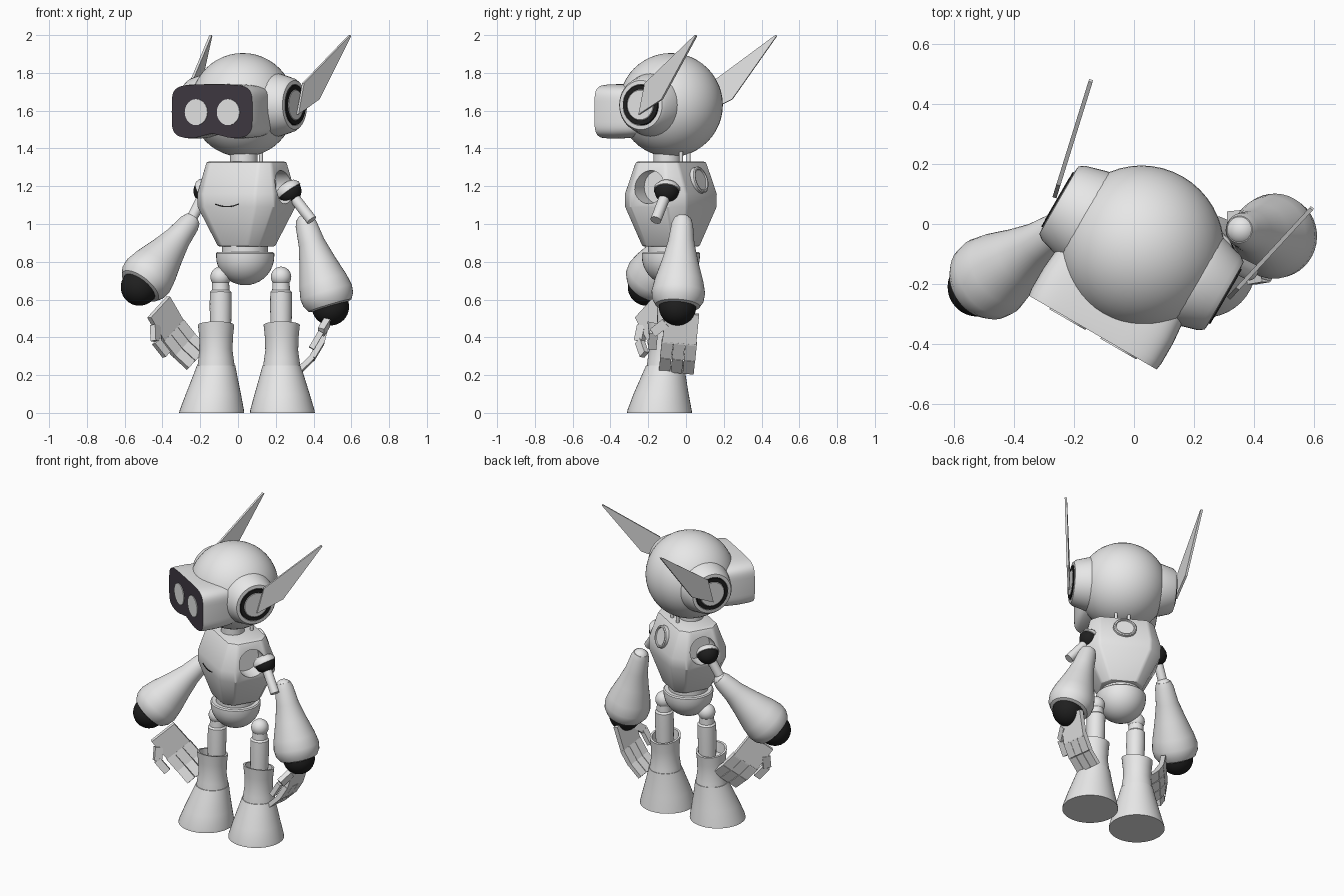
import bpy, bmesh, math
from mathutils import Vector, Matrix

if "Cube" in bpy.data.objects:
    bpy.data.objects.remove(bpy.data.objects["Cube"])


def material(name, rgb):
    m = bpy.data.materials.new(name)
    m.use_nodes = True
    color = (*rgb, 1)
    m.diffuse_color = color
    m.node_tree.nodes["Principled BSDF"].inputs["Base Color"].default_value = color
    return m


SHELL = material("light grey shell", (0.8, 0.8, 0.8))
BLACK = material("black rubber", (0.014, 0.014, 0.014))
VISOR = material("dark plum glass", (0.05, 0.041, 0.055))

YAW = Matrix.Rotation(math.radians(-30), 4, "Z")
HEAD = Matrix.Translation((0.025, -0.08, 1.63)) @ YAW
TORSO = Matrix.Translation((0.045, -0.08, 0)) @ YAW
IDENT = Matrix.Identity(4)


def finish(name, bm, mats, frame=IDENT, smooth=True):
    bmesh.ops.recalc_face_normals(bm, faces=bm.faces)
    mesh = bpy.data.meshes.new(name)
    bm.to_mesh(mesh)
    bm.free()
    mesh.transform(frame)
    for m in mats:
        mesh.materials.append(m)
    ob = bpy.data.objects.new(name, mesh)
    bpy.context.collection.objects.link(ob)
    if smooth:
        bpy.ops.object.select_all(action="DESELECT")
        ob.select_set(True)
        bpy.context.view_layer.objects.active = ob
        bpy.ops.object.shade_smooth_by_angle(angle=math.radians(35))
    return ob


def loft(name, rings, mats, frame=IDENT, smooth=True, cap_mat=0):
    """Skin a list of rings and close both ends."""
    bm = bmesh.new()
    loops = [[bm.verts.new(p) for p in ring] for ring in rings]
    n = len(loops[0])
    for a, b in zip(loops, loops[1:]):
        for i in range(n):
            bm.faces.new((a[i], a[(i + 1) % n], b[(i + 1) % n], b[i]))
    bm.faces.new(loops[0])
    bm.faces.new(loops[-1]).material_index = cap_mat
    return finish(name, bm, mats, frame, smooth)


def circle(z, r, cx=0, cy=0, slant=0, n=40):
    angles = [2 * math.pi * i / n for i in range(n)]
    return [(cx + r * math.cos(a), cy + r * math.sin(a), z + slant * r * math.sin(a)) for a in angles]


def along(a, b):
    """Frame at a whose z axis points to b."""
    a, b = Vector(a), Vector(b)
    return Matrix.Translation(a) @ (b - a).to_track_quat("Z", "Y").to_matrix().to_4x4()


def lathe(name, profile, mat, frame):
    return loft(name, [circle(z, r) for z, r in profile], [mat], frame)


def rod(name, a, b, r, mat=SHELL):
    return lathe(name, [(0, r), ((Vector(b) - Vector(a)).length, r)], mat, along(a, b))


def ball(name, center, r, mat=SHELL):
    bm = bmesh.new()
    bmesh.ops.create_uvsphere(bm, u_segments=48, v_segments=24, radius=r)
    return finish(name, bm, [mat], Matrix.Translation(center))


def dome(r, start=0.0, steps=9):
    """Half-sphere profile bulging along +z."""
    arc = [math.pi / 2 * i / steps for i in range(steps + 1)]
    return [(start + r * math.sin(a), max(r * math.cos(a), 0.001)) for a in arc]


def bar(name, p, q, across, width, thick):
    """Flat bar from p to q, wide along the across direction."""
    p, q = Vector(p), Vector(q)
    d = (q - p).normalized()
    w = (across - d * across.dot(d)).normalized()
    t = d.cross(w) * thick / 2
    w = w * width / 2
    return loft(name, [[e + w + t, e - w + t, e - w - t, e + w - t] for e in (p, q)], [SHELL], smooth=False)


# Head and neck
ball("head", HEAD.translation, 0.275)
rod("neck", (0.03, -0.1, 1.28), (0.03, -0.1, 1.42), 0.073)
for x in (-0.04, 0.04):
    top = TORSO @ Vector((x, 0.085, 1.42))
    rod("neck_cable", top - Vector((0, 0, 0.12)), top, 0.01)


# Visor: rounded box with a nose notch and dark front face
def visor_ring(y, s):
    ring = []
    for i in range(72):
        a = 2 * math.pi * i / 72
        c, d = math.cos(a), math.sin(a)
        x = 0.25 * math.copysign(abs(c) ** 0.4, c)
        z = 0.145 * math.copysign(abs(d) ** 0.4, d)
        if z < 0:
            z += 0.028 * math.exp(-(x / 0.08) ** 2)
        ring.append((x * s, y, z * s - 0.035))
    return ring


loft("visor", [visor_ring(y, s) for y, s in
               [(-0.05, 0.9), (-0.14, 0.97), (-0.22, 1), (-0.3, 1), (-0.325, 0.985)]],
     [SHELL, VISOR], HEAD, cap_mat=1)
for x in (-0.095, 0.101):
    eye = HEAD @ along((x, -0.322, -0.038), (x, -1, -0.038))
    lathe("eye", [(0, 0.069), (0.008, 0.069)], SHELL, eye)

# Ear cups and blade antennae, mirrored on the head
for side, label in ((1, "left"), (-1, "right")):
    ear = HEAD @ along((0, 0, 0), (side, 0, 0))
    lathe(label + "_ear_cup", [(0.16, 0.17), (0.21, 0.168), (0.235, 0.162), (0.3, 0.143), (0.318, 0.13),
                               (0.32, 0.109), (0.295, 0.105)], SHELL, ear)
    lathe(label + "_ear_seal", [(0.28, 0.107), (0.325, 0.105), (0.325, 0.082), (0.28, 0.082)], BLACK, ear)
    lathe(label + "_ear_hub", [(0.28, 0.084), (0.32, 0.084), (0.326, 0.078)], SHELL, ear)
    run = Vector((0.22, 0.975, 0))
    normal = Vector((0.975, -0.22, 0)) * 0.007
    outline = [(0, -0.05), (0.044, 0.115), (0.405, 0.37), (0.412, 0.365), (0.165, 0.03)]
    rings = []
    for off in (-1, 1):
        pts = [Vector((0.335, 0, z)) + run * s + normal * off for s, z in outline]
        rings.append([(p.x * side, p.y, p.z) for p in pts])
    loft(label + "_antenna", rings, [SHELL], HEAD, smooth=False)


# Torso: chamfered block, widest in the middle, with shoulder sockets cut in
def chamfered(z, hx, hy, c):
    quarter = [(hx, hy - c), (hx - c, hy)]
    ring = quarter + [(-x, y) for x, y in reversed(quarter)]
    ring += [(-x, -y) for x, y in ring]
    return [(x, y, z) for x, y in ring]


torso = loft("torso", [chamfered(*row) for row in
                       [(0.88, 0.13, 0.13, 0.05), (1.09, 0.235, 0.19, 0.075), (1.16, 0.237, 0.19, 0.075),
                        (1.33, 0.2, 0.13, 0.05)]], [SHELL], TORSO, smooth=False)
bevel = torso.modifiers.new("soft_edges", "BEVEL")
bevel.width = 0.012
bevel.segments = 2
for side in (-1, 1):
    cutter = lathe("socket_cutter", [(0.13, 0.088), (0.4, 0.088)], SHELL,
                   TORSO @ along((0, 0, 1.195), (side, 0, 1.195)))
    cut = torso.modifiers.new("socket", "BOOLEAN")
    cut.operation = "DIFFERENCE"
    cut.object = cutter
    bpy.context.view_layer.objects.active = torso
    if side == -1:
        bpy.ops.object.modifier_apply(modifier="soft_edges")
    bpy.ops.object.modifier_apply(modifier="socket")
    bpy.data.objects.remove(cutter)
torso.select_set(True)
bpy.context.view_layer.objects.active = torso
bpy.ops.object.shade_smooth_by_angle(angle=math.radians(25))

# Mouth groove and round back hatch
mouth = [(x / 100 - 0.01, -0.191, 1.092 + 2.6 * (x / 100) ** 2) for x in range(-7, 8)]
loft("mouth", [[(x, y - 0.002, z - 0.003), (x, y - 0.002, z + 0.003), (x, y + 0.003, z + 0.003),
                (x, y + 0.003, z - 0.003)] for x, y, z in mouth], [BLACK], TORSO, smooth=False)
hatch = TORSO @ along((0, 0.13, 1.22), (0, 0.185, 1.235))
lathe("back_hatch", [(0, 0.072), (0.055, 0.072), (0.06, 0.066), (0.06, 0.058), (0.053, 0.055)], SHELL, hatch)

# Waist and pelvis
rod("waist", (0.038, -0.08, 0.81), (0.038, -0.08, 0.89), 0.122)
lathe("pelvis", [(-0.022, 0.147), (-0.015, 0.154)] + dome(0.154), SHELL,
      along((0.038, -0.08, 0.83), (0.038, -0.08, 0)))

# Legs: hip ball, thigh, open boot shaft (cut lower at the back) and flared foot
for label, hip, foot in (("left", 0.228, 0.235), ("right", -0.092, -0.14)):
    ball(label + "_hip_ball", (hip, -0.09, 0.72), 0.054)
    lathe(label + "_thigh", [(0, 0.053), (0.22, 0.058), (0.3, 0.057), (0.31, 0.047), (0.37, 0.044)],
          SHELL, along((hip, -0.1, 0.34), (hip, -0.09, 0.72)))
    mid = (hip + foot) / 2
    shaft = [(0.2, 0.105), (0.28, 0.094), (0.33, 0.087), (0.4, 0.089), (0.465, 0.096), (0.465, 0.083), (0.4, 0.077)]
    loft(label + "_boot_shaft", [circle(z, r, mid, -0.108, -0.2 * z / 0.46) for z, r in shaft], [SHELL])
    flare = [(0, 0.172, -0.14), (0.015, 0.17, -0.14), (0.1, 0.146, -0.132), (0.2, 0.116, -0.118), (0.25, 0.102, -0.11)]
    loft(label + "_foot", [circle(z, r, foot + (mid - foot) * z * 4, y) for z, r, y in flare], [SHELL])

# Arms: capped shoulder joint, peg, bell-shaped forearm and black wrist dome
SLEEVE = [(-0.07, 0.045), (0.0, 0.057), (0.22, 0.07), (0.45, 0.097), (0.68, 0.129), (0.82, 0.142), (0.91, 0.137),
          (0.98, 0.118), (1, 0.09)]
arms = (
    ("left", (0.27, -0.1, 1.175), (0.55, -0.1, -0.8), (0.39, -0.16, 1.02), (0.36, -0.02, 1.0), (0.49, -0.045, 0.56)),
    ("right", (-0.17, 0.01, 1.175), (-0.6, 0.5, -0.6), (-0.255, -0.02, 1.01), (-0.26, -0.02, 1.0), (-0.523, -0.21, 0.665)),
)
for label, joint, facing, peg, elbow, wrist in arms:
    socket = along(joint, Vector(joint) + Vector(facing))
    lathe(label + "_shoulder_ball", dome(0.066), BLACK, socket)
    lathe(label + "_shoulder_cap", [(-0.045, 0.03), (-0.035, 0.055), (-0.015, 0.07), (0.002, 0.071), (0.004, 0.064)],
          SHELL, socket)
    rod(label + "_shoulder_peg", joint, peg, 0.029)
    ball(label + "_elbow_ball", elbow, 0.053)
    frame = along(elbow, wrist)
    length = (Vector(wrist) - Vector(elbow)).length
    lathe(label + "_forearm", [(t * length, r) for t, r in SLEEVE], SHELL, frame)
    lathe(label + "_wrist_dome", dome(0.099, length - 0.002), BLACK, frame)


# Hands: plate palm, three bent fingers and a thumb
def hand(label, wrist, down, across, curl):
    wrist, down, across, curl = (Vector(v) for v in (wrist, down, across, curl))
    down.normalize()
    across = (across - down * across.dot(down)).normalized()
    palm_end = wrist + down * 0.17
    bar(label + "_palm", wrist, palm_end, across, 0.18, 0.03)
    bend = (down + curl * 0.35).normalized()
    tip = (down + curl * 0.8).normalized()
    for i in (-1, 0, 1):
        knuckle = palm_end + across * i * 0.063 - down * 0.01
        joint = knuckle + bend * 0.1
        bar(label + "_finger_base", knuckle, joint, across, 0.061, 0.032)
        bar(label + "_finger_tip", joint, joint + tip * 0.1, across, 0.059, 0.028)
    root = wrist + down * 0.06 + across * 0.08
    knee = root + across * 0.06 + down * 0.06 + curl * 0.02
    bar(label + "_thumb_base", root, knee, down, 0.05, 0.035)
    bar(label + "_thumb_tip", knee, knee + down * 0.09 + curl * 0.03, across, 0.045, 0.03)


hand("left", (0.485, -0.02, 0.53), (-0.27, -0.1, -1), (0, -1, 0), (-0.9, 0, 0))
hand("right", (-0.42, -0.21, 0.56), (0.46, 0.42, -0.8), (-0.5, -0.5, -0.7), (0.5, -0.4, 0))
